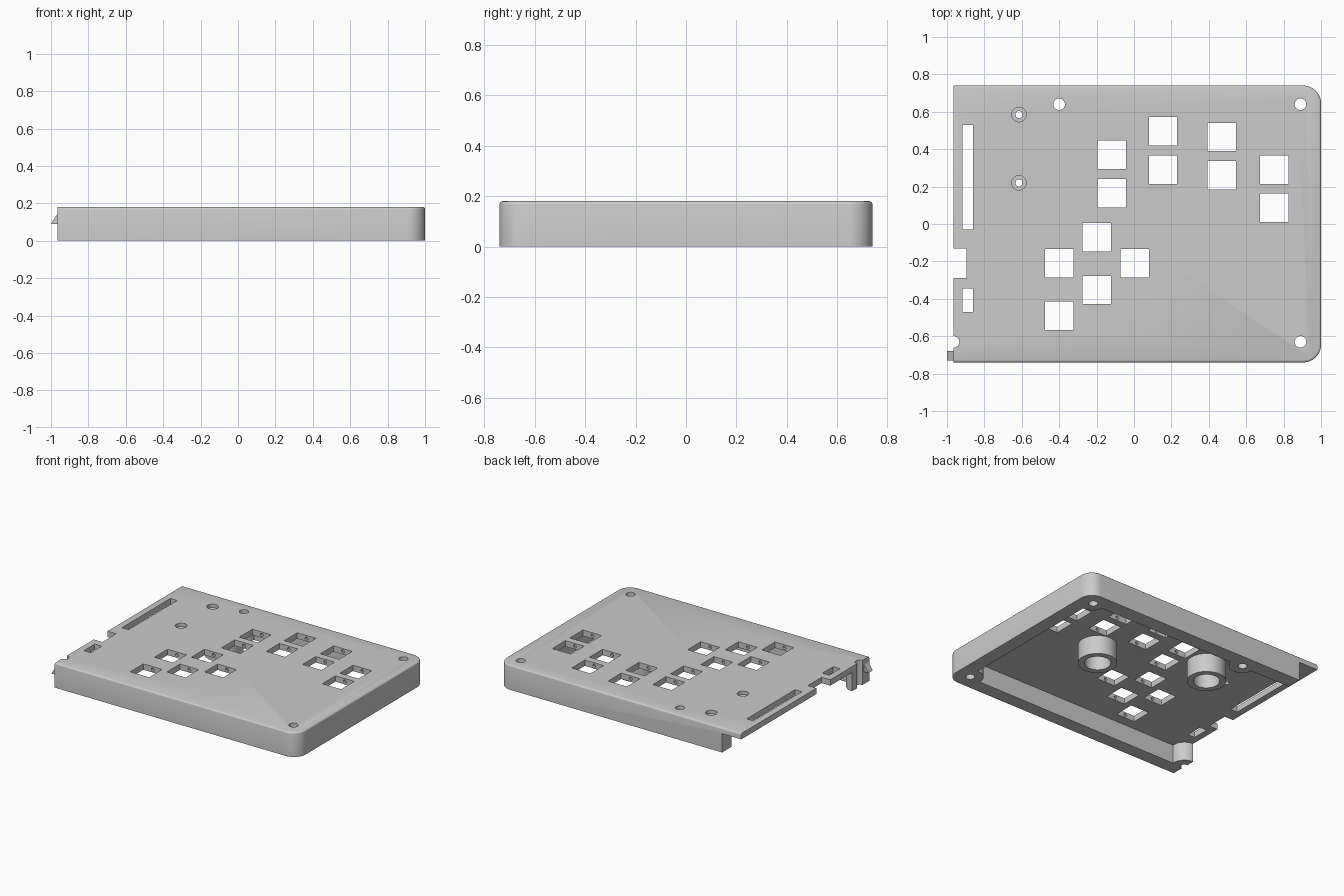
import bpy, bmesh, math
from mathutils import Matrix

cube = bpy.data.objects.get("Cube")
if cube:
    bpy.data.objects.remove(cube, do_unlink=True)

LEFT, RIGHT, HALF, TOP = -0.965, 1.0, 0.74, 0.18
UNDER = 0.137            # underside of the top plate

grey = bpy.data.materials.new("plain grey")
grey.use_nodes = True
grey.diffuse_color = (0.6, 0.6, 0.6, 1)
grey.node_tree.nodes["Principled BSDF"].inputs["Base Color"].default_value = (0.6, 0.6, 0.6, 1)


def finish(name, bm):
    bmesh.ops.recalc_face_normals(bm, faces=bm.faces)
    mesh = bpy.data.meshes.new(name)
    bm.to_mesh(mesh)
    bm.free()
    mesh.materials.append(grey)
    obj = bpy.data.objects.new(name, mesh)
    bpy.context.collection.objects.link(obj)
    return obj


def prism(name, outline, z0, z1, bevel=0):
    """Extrude a plan outline, optionally rounding its top rim."""
    bm = bmesh.new()
    base = bm.faces.new([bm.verts.new((x, y, z0)) for x, y in outline])
    new = bmesh.ops.extrude_face_region(bm, geom=[base])["geom"]
    bmesh.ops.translate(bm, vec=(0, 0, z1 - z0),
                        verts=[v for v in new if isinstance(v, bmesh.types.BMVert)])
    if bevel:
        rim = [e for e in bm.edges if all(v.co.z > z1 - 1e-4 for v in e.verts)
               and not all(v.co.x < LEFT + 1e-4 for v in e.verts)]
        bmesh.ops.bevel(bm, geom=rim, offset=bevel, segments=3, profile=0.5, affect='EDGES')
    return finish(name, bm)


def box(x0, x1, y0, y1, z0, z1):
    return prism("box_cutter", [(x0, y0), (x1, y0), (x1, y1), (x0, y1)], z0, z1)


def rod(x, y, z0, z1, radius, sides=32):
    turn = [2 * math.pi * i / sides for i in range(sides)]
    return prism("rod_cutter", [(x + radius * math.cos(a), y + radius * math.sin(a))
                                for a in turn], z0, z1)


def cut(target, cutter):
    """Subtract the cutter, then delete it."""
    mod = target.modifiers.new("cut", 'BOOLEAN')
    mod.operation = 'DIFFERENCE'
    mod.solver = 'EXACT'
    mod.object = cutter
    bpy.context.view_layer.objects.active = target
    bpy.ops.object.modifier_apply(modifier=mod.name)
    bpy.data.objects.remove(cutter, do_unlink=True)


def smooth(obj):
    bpy.ops.object.select_all(action='DESELECT')
    obj.select_set(True)
    bpy.context.view_layer.objects.active = obj
    bpy.ops.object.shade_smooth_by_angle(angle=math.radians(32))


# Case shell: square on one side, rounded corners on the other
R = 0.095
outline = [(LEFT, HALF), (LEFT, -HALF)]
for sign in (-1, 1):
    arc = [math.radians(a) for a in range(0, 91, 9)]
    corner = [(RIGHT - R + R * math.sin(a), sign * (HALF - R + R * math.cos(a))) for a in arc]
    outline += corner if sign < 0 else corner[::-1]
shell = prism("case_shell", outline, 0, TOP, 0.012)

# Hollow underside, leaving a round screw boss at each screw
screws = [(0.89, 0.64), (0.89, -0.63), (-0.4, 0.64), (LEFT, -0.63)]
cavity = box(-1.1, 0.9, -0.64, 0.63, -0.1, UNDER)
for x, y in screws:
    cut(cavity, rod(x, y, -0.3, 0.3, 0.09))
cut(shell, cavity)

# Back wall stops short of the open end
cut(shell, box(-1.1, -0.81, 0.5, 0.8, -0.1, UNDER))

# Screw holes
for x, y in screws:
    cut(shell, rod(x, y, -0.1, 0.3, 0.031))

# Small counterbored holes
for y in (0.585, 0.22):
    cut(shell, rod(-0.615, y, 0.1, 0.3, 0.019, 24))
    cut(shell, rod(-0.615, y, 0.155, 0.3, 0.039, 24))

# Switch openings with a small detent in two of their walls
keys = [(0.155, 0.495), (0.155, 0.29), (0.47, 0.465), (0.47, 0.26), (0.75, 0.29),
        (0.75, 0.087), (-0.12, 0.37), (-0.12, 0.165), (-0.2, -0.07), (-0.4, -0.21),
        (0.005, -0.21), (-0.2, -0.353), (-0.4, -0.49)]
K = 0.076
for x, y in keys:
    cut(shell, box(x - K, x + K, y - K, y + K, 0.1, 0.3))
    detent = rod(0, 0, -0.09, 0.09, 0.012, 12)
    detent.data.transform(Matrix.Translation((x, y, 0.158)) @ Matrix.Rotation(math.pi / 2, 4, 'X'))
    cut(shell, detent)

# Slots and notch along the open side
for x0, x1, y0, y1 in [(-0.918, -0.862, -0.03, 0.53), (-0.918, -0.862, -0.47, -0.345),
                       (-1.1, -0.895, -0.29, -0.13)]:
    cut(shell, box(x0, x1, y0, y1, 0.1, 0.3))
smooth(shell)

# Hollow round feet under the plate
for name, x, y in [("foot_ring_right", -0.347, 0.334), ("foot_ring_left", 0.36, 0.053)]:
    foot = rod(x, y, 0, UNDER + 0.005, 0.13, 48)
    cut(foot, rod(x, y, -0.1, UNDER, 0.088, 48))
    foot.name = name
    smooth(foot)

# Snap wedge on the end of the front wall
bm = bmesh.new()
side = bm.faces.new([bm.verts.new((x, -0.73, z)) for x, z in
                     [(LEFT, 0.09), (-1.0, 0.09), (LEFT, 0.143)]])
geom = bmesh.ops.extrude_face_region(bm, geom=[side])["geom"]
bmesh.ops.translate(bm, vec=(0, 0.05, 0), verts=[v for v in geom if isinstance(v, bmesh.types.BMVert)])
finish("snap_wedge", bm)
